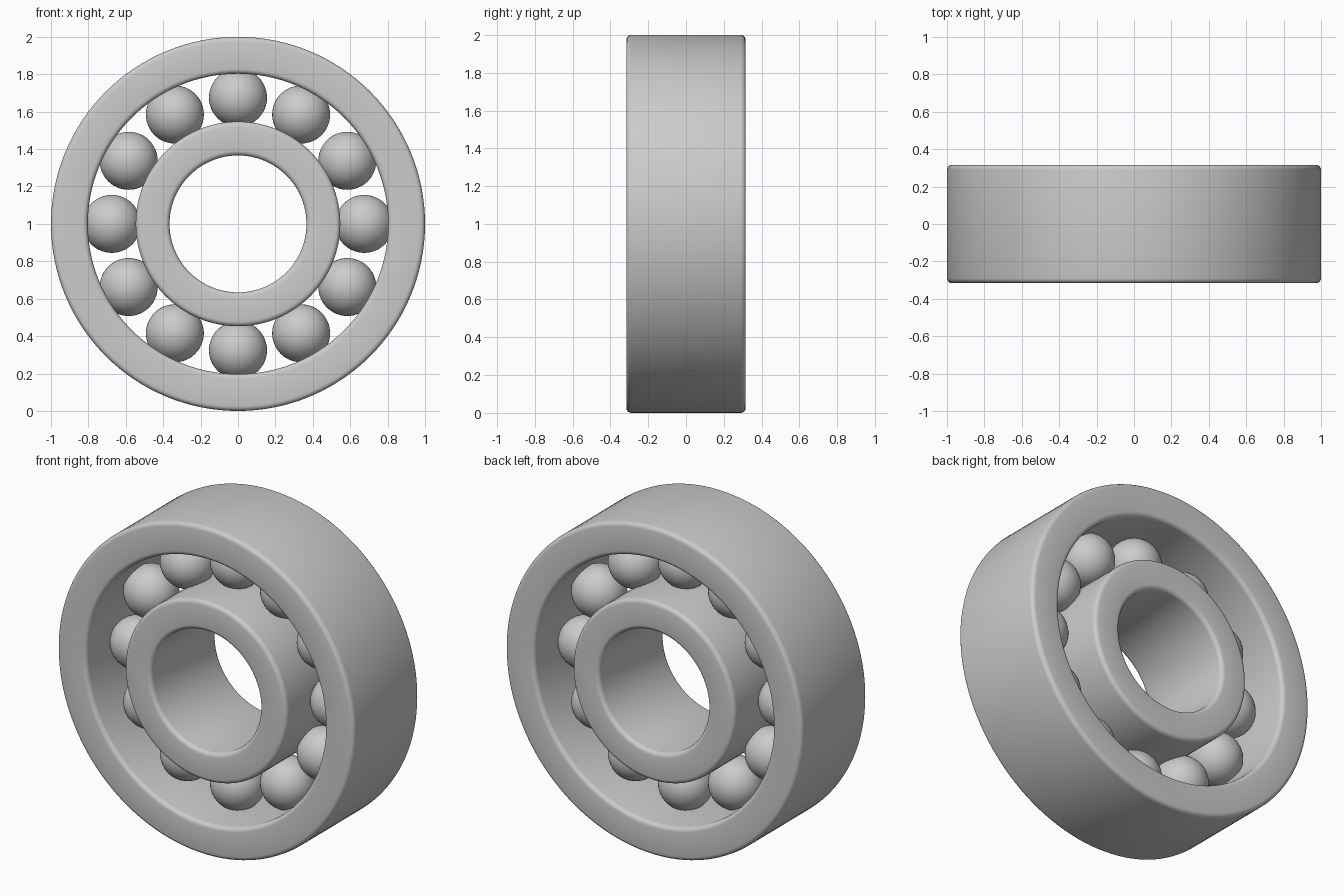
import bpy, bmesh
from math import sin, cos, pi
from mathutils import Matrix

if "Cube" in bpy.data.objects:
    bpy.data.objects.remove(bpy.data.objects["Cube"])

HALF_DEPTH = 0.316
BEVEL = 0.026
SEGMENTS = 128
BALL_COUNT, BALL_RADIUS, BALL_ORBIT = 12, 0.155, 0.675


def link(name, bm):
    mesh = bpy.data.meshes.new(name)
    bmesh.ops.recalc_face_normals(bm, faces=bm.faces)
    bm.to_mesh(mesh)
    bm.free()
    obj = bpy.data.objects.new(name, mesh)
    bpy.context.collection.objects.link(obj)
    for p in mesh.polygons:
        p.use_smooth = True
    return obj


def ring(name, r_in, r_out):
    """Rounded rectangle section revolved about the y axis at z = 1."""
    corners = [(r_out - BEVEL, HALF_DEPTH - BEVEL, 0),
               (r_in + BEVEL, HALF_DEPTH - BEVEL, 1),
               (r_in + BEVEL, BEVEL - HALF_DEPTH, 2),
               (r_out - BEVEL, BEVEL - HALF_DEPTH, 3)]
    steps = 4
    profile = []
    for r, y, quarter in corners:
        for i in range(steps + 1):
            a = (quarter + i / steps) * pi / 2
            profile.append((r + BEVEL * cos(a), y + BEVEL * sin(a)))
    bm = bmesh.new()
    loops = []
    for s in range(SEGMENTS):
        a = 2 * pi * s / SEGMENTS
        loops.append([bm.verts.new((r * sin(a), y, 1 + r * cos(a))) for r, y in profile])
    n = len(profile)
    for s in range(SEGMENTS):
        a, b = loops[s], loops[(s + 1) % SEGMENTS]
        for i in range(n):
            j = (i + 1) % n
            bm.faces.new((a[i], a[j], b[j], b[i]))
    return link(name, bm)


# Outer and inner races
ring("outer_race", 0.803, 1.0)
ring("inner_race", 0.366, 0.547)

# Balls seated between the races
for k in range(BALL_COUNT):
    a = 2 * pi * k / BALL_COUNT
    bm = bmesh.new()
    bmesh.ops.create_uvsphere(bm, u_segments=48, v_segments=24, radius=BALL_RADIUS)
    ball = link(f"ball_{k + 1:02d}", bm)
    ball.location = (BALL_ORBIT * sin(a), 0, 1 + BALL_ORBIT * cos(a))
